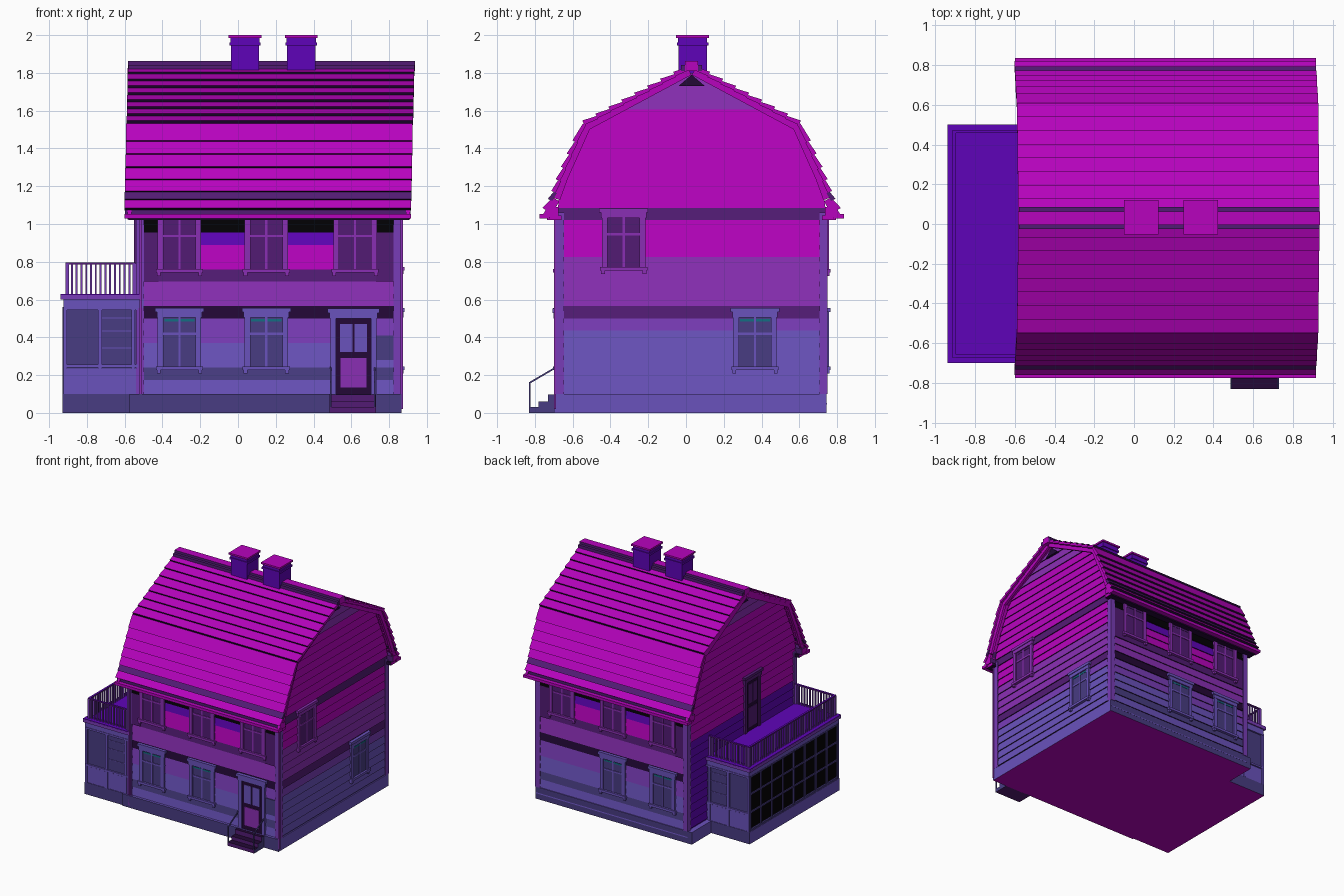
import bpy, bmesh
from mathutils import Vector

if "Cube" in bpy.data.objects:
    bpy.data.objects.remove(bpy.data.objects["Cube"])

# Flat colours, given as display values and converted to linear
COLOURS = {
    "magenta": (183, 3, 190), "violet": (138, 46, 180), "blue_violet": (106, 82, 188),
    "slate": (72, 60, 130), "plum": (82, 27, 116), "indigo": (95, 4, 184),
    "deep_purple": (35, 8, 54), "black": (2, 0, 4), "orchid": (121, 60, 183),
    "teal": (20, 110, 130)}
NAMES = list(COLOURS)
MATS = []
for name, rgb in COLOURS.items():
    m = bpy.data.materials.new(name)
    m.use_nodes = True
    col = [((c / 255 + 0.055) / 1.055) ** 2.4 if c > 10 else c / 255 / 12.92 for c in rgb] + [1]
    m.diffuse_color = col
    m.node_tree.nodes["Principled BSDF"].inputs["Base Color"].default_value = col
    MATS.append(m)


def paint(faces, mat):
    for f in faces:
        f.material_index = NAMES.index(mat)


class Part:
    """Collects simple solids into one named object."""
    def __init__(self, name):
        self.name, self.bm = name, bmesh.new()

    def loft(self, low, high, mat):
        """Solid between two matching loops; returns [low cap, high cap, sides...]."""
        a = [self.bm.verts.new(p) for p in low]
        b = [self.bm.verts.new(p) for p in high]
        n = len(a)
        faces = [self.bm.faces.new(a[::-1]), self.bm.faces.new(b)]
        for i in range(n):
            j = (i + 1) % n
            faces.append(self.bm.faces.new((a[i], a[j], b[j], b[i])))
        bmesh.ops.recalc_face_normals(self.bm, faces=faces)
        paint(faces, mat)
        return faces

    def box(self, lo, hi, mat):
        (x0, y0, z0), (x1, y1, z1) = [[f(p) for p in zip(lo, hi)] for f in (min, max)]
        ring = [(x0, y0), (x1, y0), (x1, y1), (x0, y1)]
        return self.loft([(x, y, z0) for x, y in ring], [(x, y, z1) for x, y in ring], mat)

    def prism(self, pts, x0, x1, mat):
        return self.loft([(x0, y, z) for y, z in pts], [(x1, y, z) for y, z in pts], mat)

    def on_wall(self, wall, u0, u1, v0, v1, n1, mat):
        """Box standing out from a wall, given by along-wall and height ranges."""
        axis, pos, sign = WALLS[wall]
        b = pos + sign * n1
        if axis == "x":
            return self.box((pos, u0, v0), (b, u1, v1), mat)
        return self.box((u0, pos, v0), (u1, b, v1), mat)

    def done(self):
        me = bpy.data.meshes.new(self.name)
        self.bm.to_mesh(me)
        self.bm.free()
        for m in MATS:
            me.materials.append(m)
        bpy.context.collection.objects.link(bpy.data.objects.new(self.name, me))


X0, X1, YC, HALF = -0.53, 0.855, 0.03, 0.708
WALLS = {"front": ("y", YC - HALF, -1), "back": ("y", YC + HALF, 1),
         "right": ("x", X1, 1), "left": ("x", X0, -1),
         "bay_front": ("y", -0.68, -1), "bay_back": ("y", 0.48, 1), "bay_left": ("x", -0.915, -1)}

# Gambrel profile: (distance from ridge line, height)
PROFILE = [(0.79, 1.045), (0.735, 1.14), (0.695, 1.25), (0.57, 1.53), (0.02, 1.825)]


def roof_d(z):
    for (d0, z0), (d1, z1) in zip(PROFILE, PROFILE[1:]):
        if z <= z1:
            return d0 + (d1 - d0) * (z - z0) / (z1 - z0)
    return 0.02


# Clapboard house body, one tapered course per row, coloured by height
LONG = [(.17, "blue_violet"), (.24, "slate"), (.37, "blue_violet"), (.5, "orchid"), (.565, "deep_purple"),
        (.69, "violet"), (.76, "plum"), (.89, "magenta"), (.955, "indigo"), (9, "black")]
GABLE = [(.43, "blue_violet"), (.5, "orchid"), (.565, "plum"), (.82, "violet"), (1.02, "magenta"),
         (1.085, "plum"), (1.6, "magenta"), (9, "violet")]
BAY_SIDE = [(.825, "indigo"), (1.6, "magenta"), (9, "violet")]
body = Part("clapboard_walls")
ROW = 0.065
for k in range(-7, 20):
    loops = []
    for z, out in ((0.5 + k * ROW, 0.008), (0.5 + (k + 1) * ROW, 0)):
        d = max(0.01, min(HALF, roof_d(z) - 0.03)) if z > 1.04 else HALF + out
        loops.append([(X0 - out, YC - d, z), (X1 + out, YC - d, z), (X1 + out, YC + d, z), (X0 - out, YC + d, z)])
    mid = 0.5 + (k + 0.5) * ROW
    faces = body.loft(*loops, "deep_purple")
    for f, bands in zip(faces[2:], (LONG, GABLE, LONG, BAY_SIDE)):
        paint([f], next(c for top, c in bands if mid < top))
# plain boards outside the outer windows and beside the door
for wall in ("front", "back"):
    for u0, u1 in ((X0 + .02, -0.42), (0.73, X1 - .02)):
        body.on_wall(wall, u0, u1, 0.695, 0.955, 0.0095, "plum")
body.on_wall("front", 0.73, X1 - .02, 0.28, 0.41, 0.0095, "slate")
body.done()

# Foundations, with the underside in roof colour
base = Part("foundation")
for lo, hi in (((-0.575, -0.70, 0), (0.865, 0.745, 0.1)), ((-0.93, -0.69, 0), (-0.5, 0.49, 0.1))):
    faces = base.box(lo, hi, "blue_violet")
    paint(faces[:1], "magenta")
    paint([faces[2], faces[4]], "slate")
base.done()

# Corner boards and downpipes
trim = Part("corner_boards")
for wall, (a, b) in (("front", (X0, X1)), ("back", (X0, X1)), ("right", (YC - HALF, YC + HALF)),
                     ("left", (YC - HALF, YC + HALF))):
    for u0, u1 in ((a - .010, a + .032), (b - .032, b + .010)):
        trim.on_wall(wall, u0, u1, 0.1, 1.06, 0.011, "orchid")
for x in (X0 + 0.015, X1 + 0.012):
    trim.box((x - .006, -0.70, 0.02), (x + .006, -0.688, 1.03), "violet")
trim.done()

# Shingled roof: overlapping wedge courses on both slopes
roof = Part("shingle_roof")
heights = [1.075, 1.125, 1.168, 1.23, 1.295, 1.365, 1.435]
heights += [1.53 + (1.825 - 1.53) * i / 8 for i in range(9)]
for s in (-1, 1):
    for i, (z0, z1) in enumerate(zip(heights, heights[1:])):
        a, b = Vector((roof_d(z0), z0)), Vector((roof_d(z1), z1))
        n = Vector((b.y - a.y, a.x - b.x)).normalized()
        quad = [a - n * .006, a + n * .02, b + n * .006, b - n * .012]
        shift = 0.02 * (z0 - 1.03) / 0.8
        faces = roof.prism([(YC + s * p.x, p.y) for p in quad], -0.602 + shift, 0.915 + shift,
                           "plum" if i == 1 else "magenta")
        paint([faces[2]], "deep_purple")
    # eave soffit, fascia and gutter
    soffit = roof.box((-0.58, YC + s * 0.69, 1.02), (0.905, YC + s * 0.765, 1.045), "deep_purple")
    fascia = roof.box((-0.597, YC + s * 0.705, 1.045), (0.912, YC + s * 0.772, 1.09), "plum")
    for ends in (soffit, fascia):
        paint([ends[3], ends[5]], "magenta")
    roof.box((-0.600, YC + s * 0.75, 1.03), (0.915, YC + s * 0.806, 1.053), "magenta")
    # ridge side strip
    roof.box((-0.58, YC + s * 0.025, 1.81), (0.935, YC + s * 0.056, 1.843), "plum")
faces = roof.box((-0.583, YC - 0.034, 1.81), (0.937, YC + 0.034, 1.862), "magenta")
paint([faces[2], faces[4]], "plum")
roof.done()

# Bargeboards and peak panels on both gables
barge = Part("bargeboards")
for s in (-1, 1):
    for p, q in zip(PROFILE, PROFILE[1:]):
        a, b = Vector(p), Vector(q)
        n = Vector((b.y - a.y, a.x - b.x)).normalized()
        quad = [a, b, b - n * .04, a - n * .04]
        for x0, x1 in ((-0.585, -0.565), (0.89, 0.91)):
            barge.prism([(YC + s * p.x, p.y) for p in quad], x0, x1, "magenta")
for x0, x1 in ((X0 - .02, X0), (X1, X1 + .02)):
    barge.prism([(YC - .07, 1.73), (YC + .07, 1.73), (YC, 1.79)], x0, x1, "deep_purple")
barge.done()

# Chimneys with stepped caps
chim = Part("chimneys")
for x in (0.037, 0.335):
    for r, z0, z1, c in ((.075, 1.7, 1.95, "indigo"), (.083, 1.945, 1.962, "indigo"),
                         (.077, 1.962, 1.986, "indigo"), (.087, 1.986, 2.0, "magenta")):
        chim.box((x - r, 0.035 - r, z0), (x + r, 0.035 + r, z1), c)
chim.done()


# Sash windows
def window(part, wall, u, z, frame, pane):
    def put(a, b, c, d, n, m):
        part.on_wall(wall, u + a, u + b, z + c, z + d, n, m)
    put(-.095, .095, .03, .30, .010, pane)
    for s in (-1, 1):
        put(s * .115, s * .085, .02, .31, .018, frame)
        put(s * .12, s * .10, 0, .025, .022, frame)
    put(-.125, .125, .018, .038, .026, frame)
    put(-.12, .12, .296, .325, .02, frame)
    put(-.13, .13, .325, .348, .026, frame)
    put(-.085, .085, .205, .218, .015, frame)
    put(-.006, .006, .03, .30, .013, frame)
    put(-.08, .08, .277, .289, .0125, "teal" if pane == "slate" else "plum")


wins = Part("windows")
for wall in ("front", "back"):
    for x in (-0.31, 0.15, 0.62):
        window(wins, wall, x, 0.725, "violet", "plum")
        if x < 0.5:
            window(wins, wall, x, 0.208, "blue_violet", "slate")
window(wins, "right", -0.33, 0.735, "violet", "plum")
window(wins, "right", 0.365, 0.208, "blue_violet", "slate")
wins.done()


# Panelled doors
def door(name, wall, u, z, w, h, frame, leaf, glass, panel):
    p = Part(name)
    def put(a, b, c, d, n, m):
        p.on_wall(wall, u + a, u + b, z + c, z + d, n, m)
    put(-w, w, 0, h, .011, leaf)
    for s in (-1, 1):
        put(s * w, s * (w + .03), 0, h, .02, frame)
        put(s * .006, s * w * .78, h * .56, h * .93, .015, glass)
    put(-w * .75, w * .75, h * .1, h * .48, .015, panel)
    put(-w - .035, w + .035, h, h + .03, .024, frame)
    put(-w - .045, w + .045, h + .03, h + .052, .03, frame)
    p.done()


door("front_door", "front", 0.612, 0.095, 0.092, 0.405, "blue_violet", "deep_purple", "blue_violet", "violet")
door("balcony_door", "left", -0.10, 0.62, 0.075, 0.43, "plum", "deep_purple", "plum", "plum")

# Front steps with dark treads and handrails
steps = Part("front_steps")
for y, z in ((-0.83, 0.03), (-0.78, 0.06), (-0.73, 0.098)):
    faces = steps.box((0.485, y, 0), (0.73, -0.69, z), "plum")
    paint([faces[1]], "deep_purple")
    paint([faces[3], faces[5]], "slate")
for x in (0.49, 0.725):
    steps.box((x - .004, -0.83, 0), (x + .004, -0.823, 0.16), "slate")
    steps.prism([(-0.83, .153), (-0.83, .163), (-0.69, .245), (-0.69, .235)], x - .004, x + .004, "slate")
steps.done()

# Glazed side bay with cornice and balcony floor
bay = Part("side_bay")
bay.box((-0.915, -0.68, 0.1), (-0.5, 0.48, 0.61), "slate")
for wall in ("bay_front", "bay_back"):
    for u in (-0.915, -0.73, -0.555):
        bay.on_wall(wall, u - .01, u + .01, .1, .56, .012, "blue_violet")
    bay.on_wall(wall, -.915, -.53, .1, .235, .006, "blue_violet")
    for v in (.24, .545):
        bay.on_wall(wall, -.925, -.53, v, v + .015, .014, "blue_violet")
    for v in (.34, .43, .5):
        bay.on_wall(wall, -.72, -.565, v, v + .005, .004, "blue_violet")
bay.on_wall("bay_left", -.67, .47, .12, .55, .004, "black")
for i in range(9):
    u = -.675 + i * 1.15 / 8
    bay.on_wall("bay_left", u - .008, u + .008, .1, .56, .014, "slate")
for v in (.1, .25, .4, .545):
    bay.on_wall("bay_left", -.68, .48, v, v + .014, .012, "slate")
bay.box((-0.925, -0.69, 0.555), (-0.5, 0.49, 0.6), "blue_violet")
bay.box((-0.94, -0.70, 0.6), (-0.51, 0.50, 0.625), "orchid")
bay.box((-0.939, -0.699, 0.625), (-0.51, 0.499, 0.63), "indigo")
bay.done()

# Balcony railing: posts, balusters and handrail on three sides
rail = Part("balcony_railing")
XL, YF, YB = -0.905, -0.665, 0.465
runs = [((XL, YF), (-0.55, YF), 14), ((XL, YB), (-0.55, YB), 14), ((XL, YF), (XL, YB), 40)]
for (xa, ya), (xb, yb), count in runs:
    faces = rail.box((xa - .008, ya - .008, .786), (xb + .008, yb + .008, .797), "plum")
    paint([faces[1]], "indigo")
    for i in range(count + 1):
        x, y = xa + (xb - xa) * i / count, ya + (yb - ya) * i / count
        r = 0.009 if i in (0, count) else 0.005
        rail.box((x - r, y - r, .625), (x + r, y + r, .79), "orchid")
rail.done()
